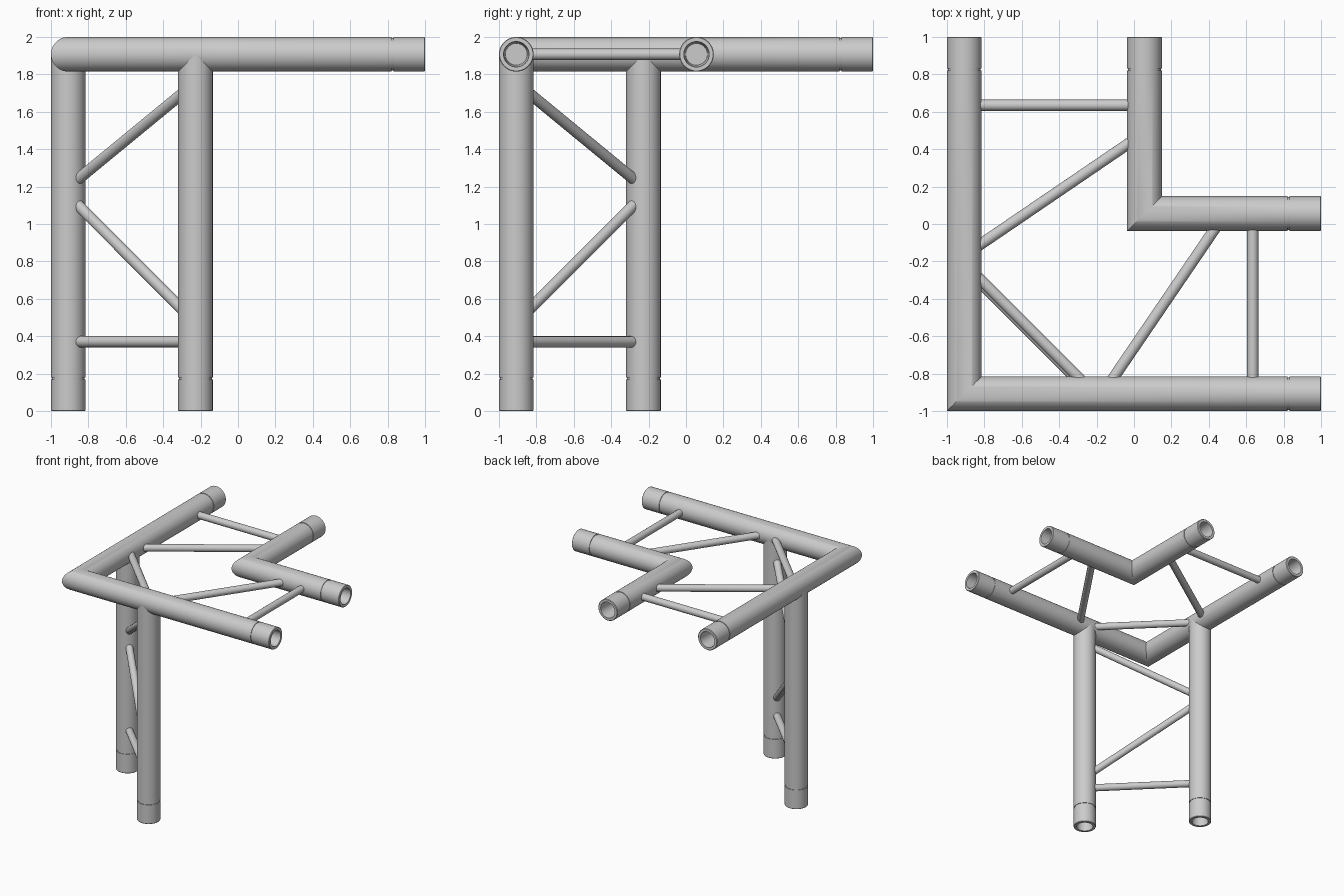
import bpy, bmesh, math
from mathutils import Vector

if "Cube" in bpy.data.objects:
    bpy.data.objects.remove(bpy.data.objects["Cube"])

R = 0.0925          # main tube radius
RB = 0.03           # brace radius
ZC = 2 - R          # height of the top frame's centre line
OUT, INN, LEG = -1 + R, 0.056, -0.227
UP = Vector((0, 0, 1))

# socket end: (distance from tube end, radius), from socket floor out to the tube
END = [(0.165, 0.058), (0, 0.068), (0, 0.089), (0.0035, R),
       (0.168, R), (0.168, 0.088), (0.178, 0.088), (0.178, R)]


def loft(name, rings, sides):
    """Skin rings given as (centre, u axis, v axis), closing both ends."""
    bm = bmesh.new()
    loops = []
    for c, u, v in rings:
        loops.append([bm.verts.new(c + u * math.cos(a) + v * math.sin(a))
                      for a in (2 * math.pi * i / sides for i in range(sides))])
    for a, b in zip(loops, loops[1:]):
        for i in range(sides):
            j = (i + 1) % sides
            bm.faces.new((a[i], a[j], b[j], b[i]))
    bm.faces.new(loops[0])
    bm.faces.new(loops[-1])
    bmesh.ops.recalc_face_normals(bm, faces=bm.faces[:])
    me = bpy.data.meshes.new(name)
    bm.to_mesh(me)
    bm.free()
    ob = bpy.data.objects.new(name, me)
    bpy.context.collection.objects.link(ob)
    bpy.ops.object.select_all(action='DESELECT')
    ob.select_set(True)
    bpy.context.view_layer.objects.active = ob
    bpy.ops.object.shade_smooth_by_angle(angle=math.radians(30))
    return ob


def socket(end, inward, u, v):
    return [(end + inward * d, u * r, v * r) for d, r in END]


def corner_chord(name, k):
    """L-shaped tube, mitred at (k, k), with a socket on both ends."""
    x, y = Vector((1, 0, 0)), Vector((0, 1, 0))
    rings = socket(Vector((k, 1, ZC)), -y, x, UP)
    rings.append((Vector((k, k, ZC)), (x + y) * R, UP * R))
    rings += reversed(socket(Vector((1, k, ZC)), -x, y, UP))
    loft(name, rings, 48)


def brace(name, p, q, extra=0.045):
    """Thin tube between two surface points, sunk a little into the chords."""
    p, q = Vector(p), Vector(q)
    d = (q - p).normalized()
    u = d.orthogonal().normalized() * RB
    v = d.cross(u)
    loft(name, [(p - d * extra, u, v), (q + d * extra, u, v)], 24)


# top frame
corner_chord("outer_chord", OUT)
corner_chord("inner_chord", INN)

# parts mirrored across the x = y diagonal
for side, swap in (("left", False), ("front", True)):
    def at(x, y, z):
        return Vector((y, x, z) if swap else (x, y, z))

    # leg with a socket at the foot
    u, v = Vector((1, 0, 0)), Vector((0, 1, 0))
    rings = socket(at(OUT, LEG, 0), UP, u, v)
    rings.append((at(OUT, LEG, ZC), u * R, v * R))
    loft(side + "_leg", rings, 48)

    # straight and slanted frame braces
    brace(side + "_straight_brace", at(OUT + R, 0.635, ZC), at(INN - R, 0.635, ZC))
    brace(side + "_slanted_brace", at(OUT + R, -0.105, ZC), at(INN - R, 0.425, ZC))

# brace across the frame corner
brace("corner_brace", (-0.815, -0.302, ZC), (-0.302, -0.815, ZC))

# ladder braces between the legs: heights at the left and front legs
s = R * math.sqrt(0.5)
for name, z0, z1 in (("lower_rung", 0.37, 0.37),
                     ("lower_diagonal", 1.088, 0.538),
                     ("upper_diagonal", 1.25, 1.702)):
    brace(name, (OUT + s, LEG - s, z0), (LEG - s, OUT + s, z1))
